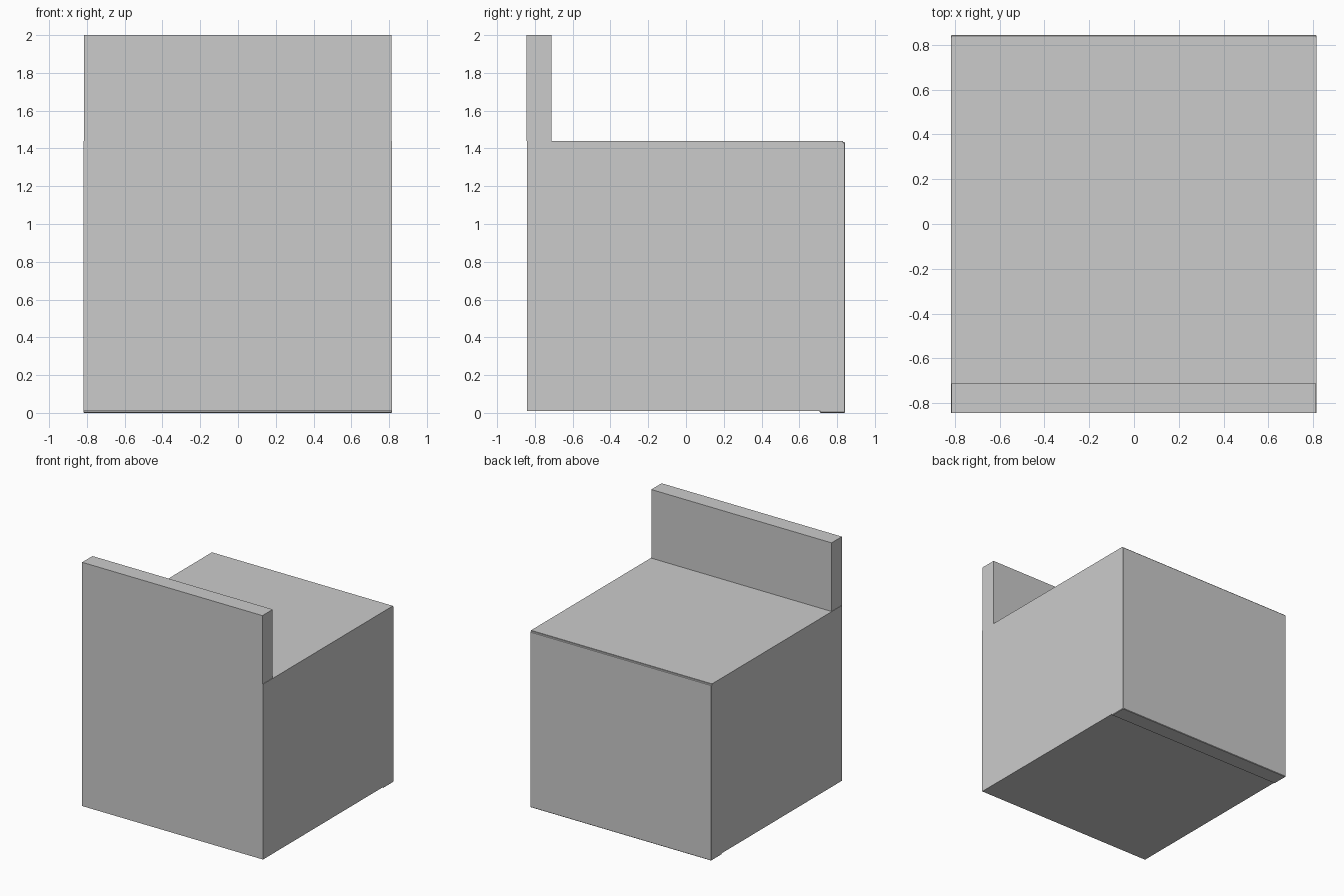
import bpy, bmesh

if "Cube" in bpy.data.objects:
    bpy.data.objects.remove(bpy.data.objects["Cube"])


def box(name, x, y, z, bevel=0.0):
    """Box from (min, max) ranges, with an optional small edge chamfer."""
    bm = bmesh.new()
    bmesh.ops.create_cube(bm, size=1)
    for v in bm.verts:
        for i, (lo, hi) in enumerate((x, y, z)):
            v.co[i] = lo if v.co[i] < 0 else hi
    mesh = bpy.data.meshes.new(name)
    bm.to_mesh(mesh)
    bm.free()
    obj = bpy.data.objects.new(name, mesh)
    bpy.context.collection.objects.link(obj)
    if bevel:
        mod = obj.modifiers.new("edge_chamfer", 'BEVEL')
        mod.width = bevel
        mod.segments = 1
    return obj


# Main block of the seat
box("seat_block", (-0.818, 0.816), (-0.843, 0.832), (0.01, 1.44))

# Upright back rest standing along the front-facing edge
box("back_rest", (-0.815, 0.812), (-0.845, -0.712), (1.44, 2.0))

# Slab covering the opposite face, dropping just below the block
box("face_panel", (-0.818, 0.816), (0.708, 0.843), (0.0, 1.434), bevel=0.004)
